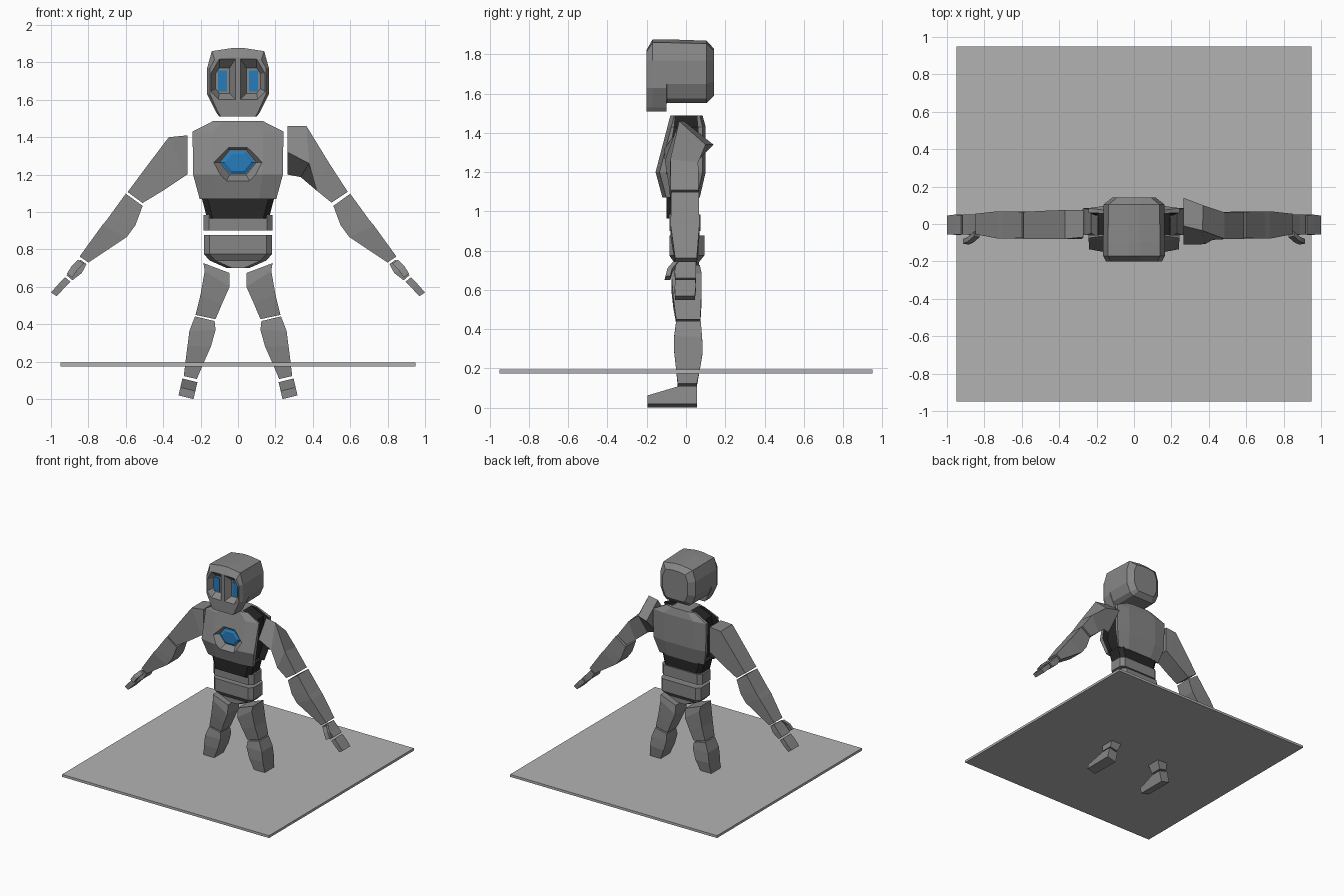
import bpy, bmesh


def material(name, rgb):
    m = bpy.data.materials.new(name)
    m.diffuse_color = (*rgb, 1)
    return m


GREY = material("body grey", (0.24, 0.24, 0.24))
DARK = material("joint black", (0.02, 0.02, 0.02))
BLUE = material("glow blue", (0.02, 0.2, 0.5))
PALE = material("plate grey", (0.45, 0.45, 0.45))


def loft(name, rings, mat=GREY, dark_columns=()):
    """Skin a closed solid through rings of equal point count."""
    bm = bmesh.new()
    rows = [[bm.verts.new(p) for p in r] for r in rings]
    n = len(rows[0])
    for a, b in zip(rows, rows[1:]):
        for j in range(n):
            k = (j + 1) % n
            f = bm.faces.new((a[j], a[k], b[k], b[j]))
            f.material_index = 1 if j in dark_columns else 0
    bm.faces.new(rows[0])
    bm.faces.new(rows[-1])
    bmesh.ops.recalc_face_normals(bm, faces=bm.faces)
    me = bpy.data.meshes.new(name)
    bm.to_mesh(me)
    bm.free()
    ob = bpy.data.objects.new(name, me)
    bpy.context.collection.objects.link(ob)
    me.materials.append(mat)
    if dark_columns:
        me.materials.append(DARK)
    return ob


def limb(name, sections, sides=(-1, 1)):
    """Mirrored box limb; section = outer x,z, inner x,z, front y, back y."""
    for s in sides:
        rings = [[(s * xo, y0, zo), (s * xi, y0, zi), (s * xi, y1, zi), (s * xo, y1, zo)]
                 for xo, zo, xi, zi, y0, y1 in sections]
        loft(("left_" if s > 0 else "right_") + name, rings)


def mirrored(half):
    return half + [(-x, *rest) for x, *rest in reversed(half)]


def cut(target, cutter):
    mod = target.modifiers.new("recess", 'BOOLEAN')
    mod.operation = 'DIFFERENCE'
    mod.solver = 'EXACT'
    mod.object = cutter
    bpy.context.view_layer.objects.active = target
    bpy.ops.object.modifier_apply(modifier=mod.name)
    bpy.data.objects.remove(cutter)


def slab(hx0, hx1, y0, y1, z0, z1, c=0.03):
    """Two chamfered horizontal rings for torso pieces."""
    def ring(hx, z):
        return [(x, y, z) for x, y in mirrored(
            [(hx - c, y0), (hx, y0 + c), (hx, y1 - c), (hx - c, y1)])]
    return [ring(hx0, z0), ring(hx1, z1)]


# Thin plate around the shins
loft("base_plate", [[(-.95, -.95, z), (.95, -.95, z), (.95, .95, z), (-.95, .95, z)]
                    for z in (.175, .195)], PALE)

# Chest with dark side slots: z, half width, front, back, slot front, slot back
rings = []
for z, h, yf, yb, s0, s1 in [(1.07, .205, -.12, .07, -.07, .045),
                             (1.20, .24, -.155, .10, -.10, .06),
                             (1.43, .243, -.095, .10, -.06, .06),
                             (1.488, .13, -.08, .085, -.055, .055)]:
    half = [(h * .55, yf), (h, yf + .02), (h, s0), (h - .05, s0),
            (h - .05, s1), (h, s1), (h, yb - .015), (h * .55, yb)]
    rings.append([(x, y, z) for x, y in mirrored(half)])
chest = loft("chest", rings, GREY, (2, 3, 4, 10, 11, 12))


def hexagon(w, h, y):
    return [(x, y, 1.265 + z) for x, z in
            [(-w, 0), (-w * .45, h), (w * .45, h), (w, 0), (w * .45, -h), (-w * .45, -h)]]


# Chest light set in a sloped hexagonal recess
cut(chest, loft("cutter", [hexagon(.155, .115, -.17), hexagon(.098, .066, -.098)]))
loft("chest_light", [hexagon(.094, .062, -.09), hexagon(.094, .062, -.105),
                     hexagon(.07, .045, -.115)], BLUE)

# Abdomen, waist and hips
loft("abdomen", slab(.165, .195, -.10, .065, .965, 1.08), DARK)
loft("waist", slab(.185, .185, -.085, .075, .90, .985))
hips = slab(.06, .15, -.06, .065, .70, .74)
hips += slab(.183, .183, -.085, .093, .775, .877)
loft("hips", hips)

# Head: outlines lofted from face to back
head_rings = []
for y, pts in [
        (-.20, [(.05, 1.825), (.125, 1.815), (.15, 1.77), (.15, 1.63), (.105, 1.53), (.09, 1.51)]),
        (-.17, [(.03, 1.877), (.14, 1.86), (.165, 1.77), (.165, 1.63), (.115, 1.53), (.1, 1.51)]),
        (-.10, [(.03, 1.877), (.14, 1.86), (.165, 1.77), (.165, 1.63), (.115, 1.53), (.1, 1.51)]),
        (-.098, [(.03, 1.877), (.14, 1.86), (.165, 1.77), (.165, 1.65), (.135, 1.575), (.1, 1.553)]),
        (.105, [(.03, 1.87), (.135, 1.855), (.162, 1.77), (.162, 1.65), (.13, 1.575), (.1, 1.553)]),
        (.142, [(.03, 1.83), (.09, 1.82), (.115, 1.76), (.115, 1.66), (.09, 1.6), (.07, 1.59)])]:
    head_rings.append([(x, y, z) for x, z in mirrored(pts)])
head = loft("head", head_rings)

# Eye sockets and eye plates
for s in (-1, 1):
    outer = [(.012, 1.60), (.105, 1.60), (.147, 1.645), (.147, 1.74), (.1, 1.82), (.012, 1.82)]
    inner = [(.045, 1.635), (.10, 1.635), (.12, 1.66), (.12, 1.74), (.10, 1.77), (.045, 1.77)]
    cut(head, loft("cutter", [[(s * x, -.203, z) for x, z in outer],
                              [(s * x, -.15, z) for x, z in inner]]))
    loft("eye", [[(s * x, y, z) for x, z in
                  [(.058, 1.645), (.108, 1.645), (.108, 1.757), (.058, 1.757)]]
                 for y in (-.158, -.149)], BLUE)

# Upper arms: the left one has a twisted shoulder
limb("upper_arm", [(.27, 1.41, .27, 1.20, -.07, .075),
                   (.37, 1.40, .28, 1.195, -.08, .075),
                   (.495, 1.235, .40, 1.115, -.08, .07),
                   (.59, 1.107, .51, 1.048, -.08, .065)], (-1,))
loft("left_upper_arm", [
    [(.265, -.01, 1.46), (.265, -.11, 1.32), (.265, 0, 1.20), (.265, .14, 1.34)],
    [(.366, -.035, 1.46), (.38, -.108, 1.26), (.335, .03, 1.187), (.37, .10, 1.34)],
    [(.485, -.08, 1.265), (.42, -.085, 1.115), (.42, .065, 1.115), (.485, .062, 1.25)],
    [(.587, -.08, 1.108), (.50, -.08, 1.05), (.50, .065, 1.05), (.587, .065, 1.108)]])

# Forearms, palms, fingers
limb("forearm", [(.60, 1.098, .51, 1.033, -.075, .065),
                 (.70, .96, .548, .93, -.078, .068),
                 (.727, .928, .595, .866, -.078, .068),
                 (.847, .762, .80, .73, -.055, .055)])
limb("palm", [(.843, .745, .81, .722, -.05, .05),
              (.885, .695, .835, .674, -.058, .052),
              (.917, .662, .885, .635, -.055, .05)])
limb("fingers", [(.925, .652, .895, .627, -.055, .048),
                 (.96, .615, .93, .592, -.058, .05),
                 (1.0, .57, .97, .55, -.055, .045)])
# Thumbs
for s in (-1, 1):
    loft("thumb", [[(s * (x + d), y + e, z + f) for d, e, f in
                    [(.015, -.01, .01), (-.015, -.015, -.01), (-.015, .015, -.01), (.015, .015, .01)]]
                   for x, y, z in [(.84, -.055, .735), (.875, -.085, .70), (.90, -.095, .66)]])

# Thighs and shins
limb("thigh", [(.185, .727, .045, .674, -.065, .07),
               (.178, .685, .045, .60, -.075, .08),
               (.20, .56, .085, .51, -.065, .078),
               (.227, .45, .12, .427, -.05, .073)])
limb("shin", [(.23, .442, .125, .417, -.05, .075),
              (.26, .364, .12, .37, -.06, .082),
              (.27, .285, .145, .28, -.06, .085),
              (.282, .19, .185, .19, -.05, .07),
              (.29, .123, .22, .107, -.042, .055)])

# Feet: side profile swept across the tilted foot width
for s in (-1, 1):
    profile = [(-.195, 0), (.055, 0), (.055, .095), (-.035, .095), (-.195, .045)]
    loft("foot", [[(s * (x - .22 * h), y, z + h * .95) for y, h in profile]
                  for x, z in [(.238, 0), (.318, .02)]])
